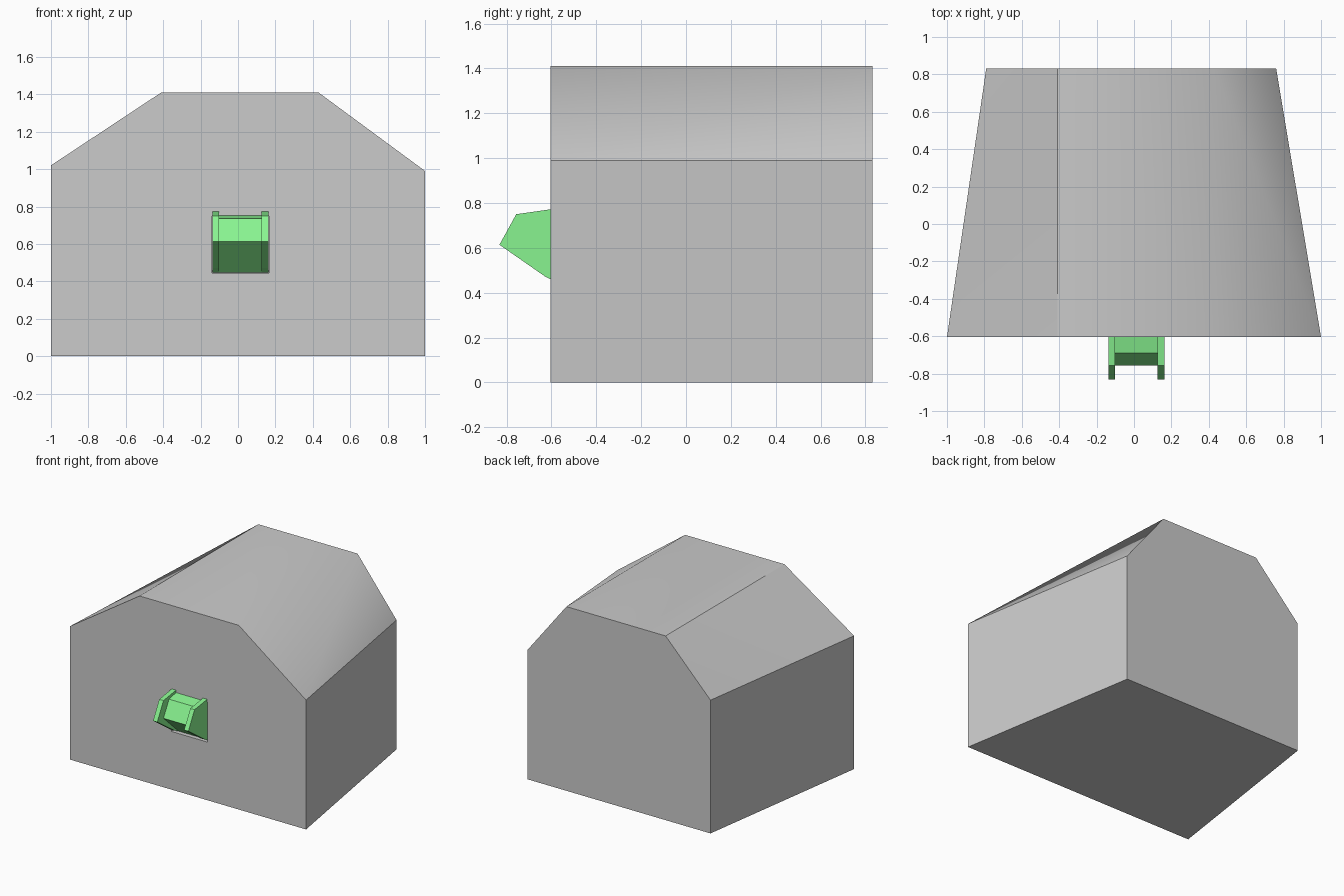
import bpy, bmesh

if "Cube" in bpy.data.objects:
    bpy.data.objects.remove(bpy.data.objects["Cube"])

green = bpy.data.materials.new("green")
green.diffuse_color = (0.25, 0.9, 0.28, 1)
green.use_nodes = True
green.node_tree.nodes["Principled BSDF"].inputs["Base Color"].default_value = green.diffuse_color


def make_object(name, verts, faces, smooth=(), material=None):
    bm = bmesh.new()
    vs = [bm.verts.new(v) for v in verts]
    for i, f in enumerate(faces):
        bm.faces.new([vs[j] for j in f]).smooth = i in smooth
    bmesh.ops.recalc_face_normals(bm, faces=bm.faces)
    mesh = bpy.data.meshes.new(name)
    bm.to_mesh(mesh)
    bm.free()
    obj = bpy.data.objects.new(name, mesh)
    bpy.context.collection.objects.link(obj)
    if material:
        mesh.materials.append(material)
    return obj


def prism(name, profile, x0, x1, material=None):
    """Extrude a side profile of (y, z) points from x0 to x1."""
    n = len(profile)
    verts = [(x, y, z) for x in (x0, x1) for y, z in profile]
    faces = [list(range(n)), list(range(n, 2 * n))]
    faces += [(i, (i + 1) % n, n + (i + 1) % n, n + i) for i in range(n)]
    return make_object(name, verts, faces, material=material)


# Hall body: gambrel-like outline, narrower at the back, level ridges
front = [(-1, 0), (1, 0), (1, 0.99), (0.43, 1.41), (-0.41, 1.41), (-1, 1.02)]
back = [(-0.79, 0), (0.76, 0), (0.76, 0.99), (0.43, 1.41), (-0.41, 1.41), (-0.79, 1.02)]
verts = [(x, -0.605, z) for x, z in front] + [(x, 0.832, z) for x, z in back]
faces = [range(6), range(6, 12),
         (0, 1, 7, 6), (1, 2, 8, 7), (5, 0, 6, 11),   # floor and walls
         (3, 4, 10, 9), (2, 3, 9), (2, 9, 8),         # top and right slope
         (4, 5, 10), (5, 11, 10)]                     # left slope
body = make_object("hall_body", verts, faces, smooth=(5, 6, 7, 8, 9))
# Keep the left ridge and the wall edges crisp, blend the right ridge
sharp = {(3, 9), (2, 9), (5, 10)}
for e in body.data.edges:
    e.use_edge_sharp = tuple(sorted(e.vertices)) not in sharp

# Shallow opening in the front wall behind the chute
cutter = prism("chute_opening_cutter",
               [(-0.7, 0.445), (-0.57, 0.445), (-0.57, 0.75), (-0.7, 0.75)], -0.14, 0.167)
cutter.hide_render = True
cutter.hide_viewport = True
cut = body.modifiers.new("chute_opening", 'BOOLEAN')
cut.operation = 'DIFFERENCE'
cut.solver = 'EXACT'
cut.object = cutter

# Chute: two side cheeks with a smaller flap between them
cheek = [(-0.575, 0.772), (-0.605, 0.772), (-0.757, 0.75), (-0.832, 0.614),
         (-0.625, 0.47), (-0.575, 0.447)]
flap = [(-0.575, 0.755), (-0.605, 0.753), (-0.69, 0.735), (-0.757, 0.614), (-0.575, 0.447)]
for side, x in (("left", -0.137), ("right", 0.126)):
    prism("chute_cheek_" + side, cheek, x, x + 0.036, green)
prism("chute_flap", flap, -0.101, 0.126, green)
